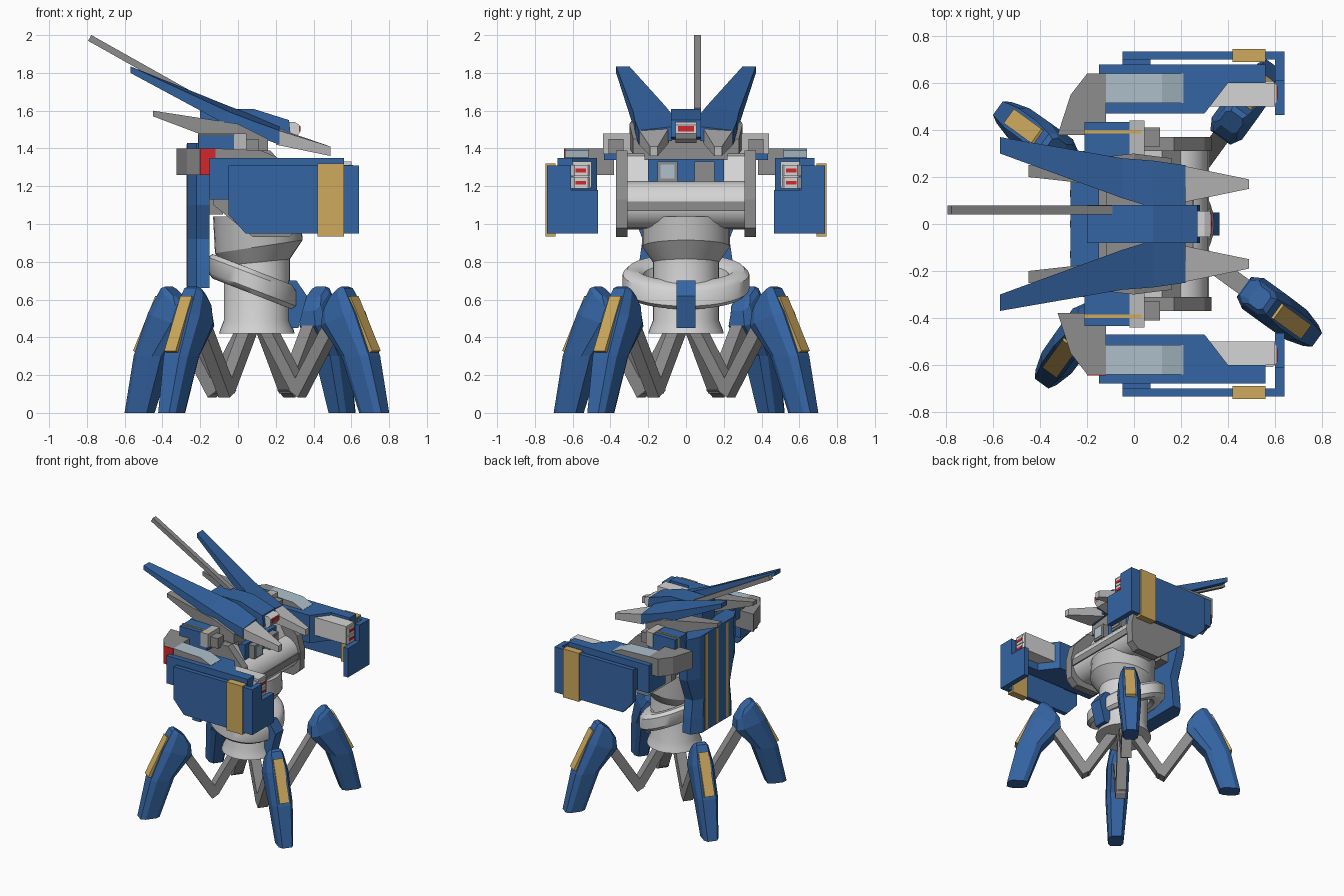
import bpy, math
from mathutils import Vector, Matrix

if "Cube" in bpy.data.objects:
    bpy.data.objects.remove(bpy.data.objects["Cube"])


def material(name, rgb):
    m = bpy.data.materials.new(name)
    m.diffuse_color = (*rgb, 1)
    m.use_nodes = True
    m.node_tree.nodes["Principled BSDF"].inputs["Base Color"].default_value = m.diffuse_color
    return m


BLUE = material("blue", (0.035, 0.13, 0.37))
WHITE = material("white", (0.66, 0.66, 0.66))
GREY = material("grey", (0.27, 0.27, 0.27))
LIGHT = material("light grey", (0.5, 0.5, 0.5))
GOLD = material("gold", (0.62, 0.40, 0.11))
RED = material("red", (0.65, 0.02, 0.025))
PALE = material("pale blue", (0.42, 0.53, 0.6))


def mesh(name, verts, faces, mat, smooth=None):
    me = bpy.data.meshes.new(name)
    me.from_pydata([tuple(v) for v in verts], [], faces)
    ob = bpy.data.objects.new(name, me)
    bpy.context.collection.objects.link(ob)
    me.materials.append(mat)
    bpy.context.view_layer.objects.active = ob
    ob.select_set(True)
    bpy.ops.object.mode_set(mode='EDIT')
    bpy.ops.mesh.select_all(action='SELECT')
    bpy.ops.mesh.normals_make_consistent(inside=False)
    bpy.ops.object.mode_set(mode='OBJECT')
    if smooth:
        bpy.ops.object.shade_smooth_by_angle(angle=math.radians(smooth))
    ob.select_set(False)
    return ob


def loft(name, rings, mat, smooth=None, closed=False):
    """Skin equal-length rings of points, capped unless closed into a loop."""
    n, k = len(rings[0]), len(rings)
    verts = [p for r in rings for p in r]
    faces = []
    for i in range(k if closed else k - 1):
        a, b = i * n, (i + 1) % k * n
        faces += [(a + j, a + (j + 1) % n, b + (j + 1) % n, b + j) for j in range(n)]
    if not closed:
        faces += [tuple(range(n)), tuple(range((k - 1) * n, k * n))]
    return mesh(name, verts, faces, mat, smooth)


def prism(name, pts, axis, lo, hi, mat, smooth=None):
    """Extrude a 2D outline along y or z."""
    put = (lambda a, b, c: (a, c, b)) if axis == 'y' else (lambda a, b, c: (a, b, c))
    return loft(name, [[put(a, b, c) for a, b in pts] for c in (lo, hi)], mat, smooth)


def box(name, x, y, z, mat):
    return prism(name, [(x[0], y[0]), (x[1], y[0]), (x[1], y[1]), (x[0], y[1])],
                 'z', z[0], z[1], mat)


def blade(name, secs, s, mat):
    """Loft rectangular sections (x, y0, y1, z0, z1, outer drop) along x."""
    return loft(name, [[(x, s * y0, z0), (x, s * y1, z0 - d), (x, s * y1, z1 - d), (x, s * y0, z1)]
                       for x, y0, y1, z0, z1, d in secs], mat)


def bar(name, p, q, w, h, mat):
    p, q = Vector(p), Vector(q)
    d = (q - p).normalized()
    side = Vector((-d.y, d.x, 0)).normalized()
    up = d.cross(side)
    return loft(name, [[c + side * a * w + up * b * h for a, b in
                        ((-.5, -.5), (.5, -.5), (.5, .5), (-.5, .5))] for c in (p, q)], mat)


def turned(name, prof, mat, n=32, cx=0.1):
    return loft(name, [[(cx + dx + r * math.cos(t), r * math.sin(t), z + slope * r * math.cos(t))
                        for t in (2 * math.pi * i / n for i in range(n))]
                       for r, z, dx, slope in prof], mat, 30)


# waist column, collar and tilted hip ring
turned("waist", [(.2, .42, 0, 0), (.195, .44, 0, 0), (.175, .49, 0, 0), (.175, .85, 0, 0)], WHITE)
turned("waist_collar", [(.17, .79, 0, .1), (.232, .88, .01, .15), (.232, 1.04, 0, 0)], LIGHT)
ring = []
for i in range(32):
    t = 2 * math.pi * i / 32
    c, s = math.cos(t), math.sin(t)
    ring.append([(.075 + (.185 + u) * c, (.285 + u) * s, .695 - .36 * (.2 + u) * c + v)
                 for u, v in ((-.06, -.04), (-.03, -.065), (.025, -.065), (.05, -.04),
                              (.05, .04), (.025, .065), (-.03, .065), (-.06, .04))])
loft("hip_ring", ring, WHITE, 40, closed=True)
prism("hip_guard", [(.25, .70), (.31, .70), (.365, .62), (.32, .45), (.27, .45), (.25, .55)],
      'y', -.05, .05, BLUE)

# chest drum with end plates
chest = [(-.12, 1.12), (-.12, 1.34), (.0, 1.38), (.12, 1.36), (.2, 1.22), (.2, .98), (.05, .97)]
prism("chest", chest, 'y', -.31, .31, WHITE)
drum = [(.19 + .125 * math.cos(a), 1.1 + .125 * math.sin(a))
        for a in (2 * math.pi * i / 24 for i in range(24))]
prism("chest_drum", drum, 'y', -.312, .312, WHITE, 30)
box("chest_band", (.25, .32), (-.31, .31), (1.07, 1.12), GREY)
plate = [(-.13, 1.1), (-.13, 1.35), (.0, 1.39), (.17, 1.39), (.3, 1.25), (.33, 1.13),
         (.325, .98), (.27, .93), (.08, .93)]
box("chest_panel", (.0, .2), (-.2, .2), (1.2, 1.345), BLUE)
box("neck", (-.12, .16), (-.22, .22), (1.34, 1.5), GREY)

# back shield with stripes
loft("back_shield", [[(-.15, -w, z), (-.22, -w, z), (-.27, -.7 * w, z), (-.27, .7 * w, z),
                      (-.22, w, z), (-.15, w, z)]
                     for z, w in ((.66, .26), (.78, .25), (.92, .23), (1.1, .3), (1.43, .31))], BLUE)
for i, y in enumerate((-.13, 0, .13)):
    box(f"back_stripe_{i}", (-.273, -.268), (y - .015, y + .015), (.67, 1.42), GOLD)
box("back_mount", (-.18, -.08), (-.2, .2), (1.05, 1.35), GREY)

# head, eye and antenna
prism("head", [(-.2, 1.46), (-.2, 1.61), (.08, 1.61), (.27, 1.55), (.28, 1.46), (.1, 1.44)],
      'y', -.08, .08, BLUE)
prism("face", [(.2, 1.43), (.3, 1.45), (.325, 1.48), (.325, 1.525), (.3, 1.54), (.2, 1.54)],
      'y', -.055, .055, WHITE)
box("eye", (.322, .33), (-.042, .042), (1.49, 1.52), RED)
bar("antenna", (-.785, .06, 1.985), (-.1, .06, 1.6), .037, .035, GREY)

for s, tag in ((1, "left"), (-1, "right")):
    ys = lambda a, b: tuple(sorted((s * a, s * b)))
    # head blades
    blade("ear_" + tag, [(-.57, .30, .37, 1.80, 1.835, 0), (-.05, .11, .28, 1.55, 1.625, .03),
                         (.08, .07, .27, 1.5, 1.575, .03), (.22, .075, .25, 1.44, 1.515, .02)], s, BLUE)
    blade("ear_tip_" + tag, [(.2, .09, .25, 1.43, 1.51, .01), (.49, .15, .19, 1.36, 1.41, 0)], s, LIGHT)
    blade("fin_" + tag, [(-.45, .20, .25, 1.57, 1.6, 0), (0, .15, .30, 1.4, 1.53, 0),
                         (.16, .15, .28, 1.37, 1.45, 0)], s, GREY)
    # chest details
    prism("chest_end_" + tag, plate, 'y', *ys(.31, .37), GREY)
    box("window_box_" + tag, (.1, .25), ys(.045, .15), (1.225, 1.33), GREY)
    box("window_" + tag, (.246, .255), ys(.06, .135), (1.24, 1.315), PALE if s < 0 else GREY)
    box("pack_" + tag, (-.21, .03), ys(.29, .435), (1.34, 1.475), BLUE)
    box("pack_stripe_" + tag, (-.212, .031), ys(.385, .4), (1.4, 1.48), GOLD)
    box("pack_lamp_" + tag, (.03, .11), ys(.33, .41), (1.37, 1.45), GREY)
    box("pack_bracket_" + tag, (-.02, .045), ys(.27, .44), (1.37, 1.48), LIGHT)
    # shoulder and arm
    prism("shoulder_" + tag, [(-.12, s * .64), (-.2, s * .64), (-.27, s * .55), (-.325, s * .38),
                              (-.12, s * .38)], 'z', 1.26, 1.4, GREY)
    arm = [(-.15, .47), (.3, .47), (.4, .6), (.56, .6), (.56, .68), (-.15, .68)]
    prism("arm_" + tag, [(x, s * y) for x, y in arm], 'z', 1.13, 1.35, BLUE)
    # grey wedge with a pale top
    top = blade("arm_top_" + tag, [(-.12, .515, .64, 1.34, 1.40, 0), (.12, .515, .64, 1.34, 1.39, 0),
                                   (.21, .515, .64, 1.34, 1.352, 0)], s, GREY)
    top.data.materials.append(PALE)
    for f in top.data.polygons:
        f.material_index = int(f.normal.z > .3)
    # arm shield
    prism("arm_shield_" + tag, [(-.05, 1.05), (.04, .95), (.64, .95), (.64, 1.31), (-.05, 1.31)],
          'y', *ys(.7, .735), BLUE)
    box("shield_link_" + tag, (-.05, .07), ys(.67, .71), (1.14, 1.3), BLUE)
    box("shield_front_" + tag, (.6, .64), ys(.61, .735), (.95, 1.31), BLUE)
    box("shield_lip_" + tag, (.6, .64), ys(.465, .61), (.95, 1.18), BLUE)
    box("shield_band_" + tag, (.42, .56), ys(.69, .745), (.935, 1.32), GOLD)
    # twin gun
    for i, z in enumerate((1.188, 1.253)):
        prism(f"gun_{tag}_{i}", [(.32, s * .5), (.59, s * .5), (.61, s * .52), (.61, s * .59),
                                 (.59, s * .61), (.32, s * .61)], 'z', z, z + .06, WHITE)
        box(f"muzzle_{tag}_{i}", (.608, .613), ys(.53, .585), (z + .02, z + .04), RED)
    prism("gun_core_" + tag, [(x, s * y) for x, y in ((.3, .5), (.6, .5), (.6, .6), (.4, .6))],
          'z', 1.195, 1.33, WHITE)

# red patch on one shoulder only
box("shoulder_patch", (-.2, -.12), (-.646, -.638), (1.26, 1.4), RED)

# four legs around the waist
for i in range(4):
    place = Matrix.Translation((.1, 0, 0)) @ Matrix.Rotation(math.radians(-36 + 90 * i), 4, 'Z')
    secs = []
    for za, zb, a, b, w in ((0, 0, .695, .84, .055), (.3, .3, .59, .77, .078),
                            (.46, .53, .455, .675, .08), (.54, .66, .46, .6, .06),
                            (.61, .67, .5, .575, .045)):
        k, c = .65 * w, .22 * (b - a)
        secs.append([(x, y, za + (zb - za) * (x - a) / (b - a)) for x, y in
                     ((a, -k), (a + c, -w), (b - c, -w), (b, -k),
                      (b, k), (b - c, w), (a + c, w), (a, k))])
    parts = [loft(f"foot_{i}", secs, BLUE),
             bar(f"foot_plate_{i}", (.62, 0, .61), (.765, 0, .32), .075, .04, GOLD),
             bar(f"thigh_{i}", (.07, 0, .45), (.28, 0, .12), .075, .065, GREY),
             bar(f"shin_{i}", (.265, 0, .1), (.52, 0, .5), .075, .07, GREY)]
    for p in parts:
        p.data.transform(place)
